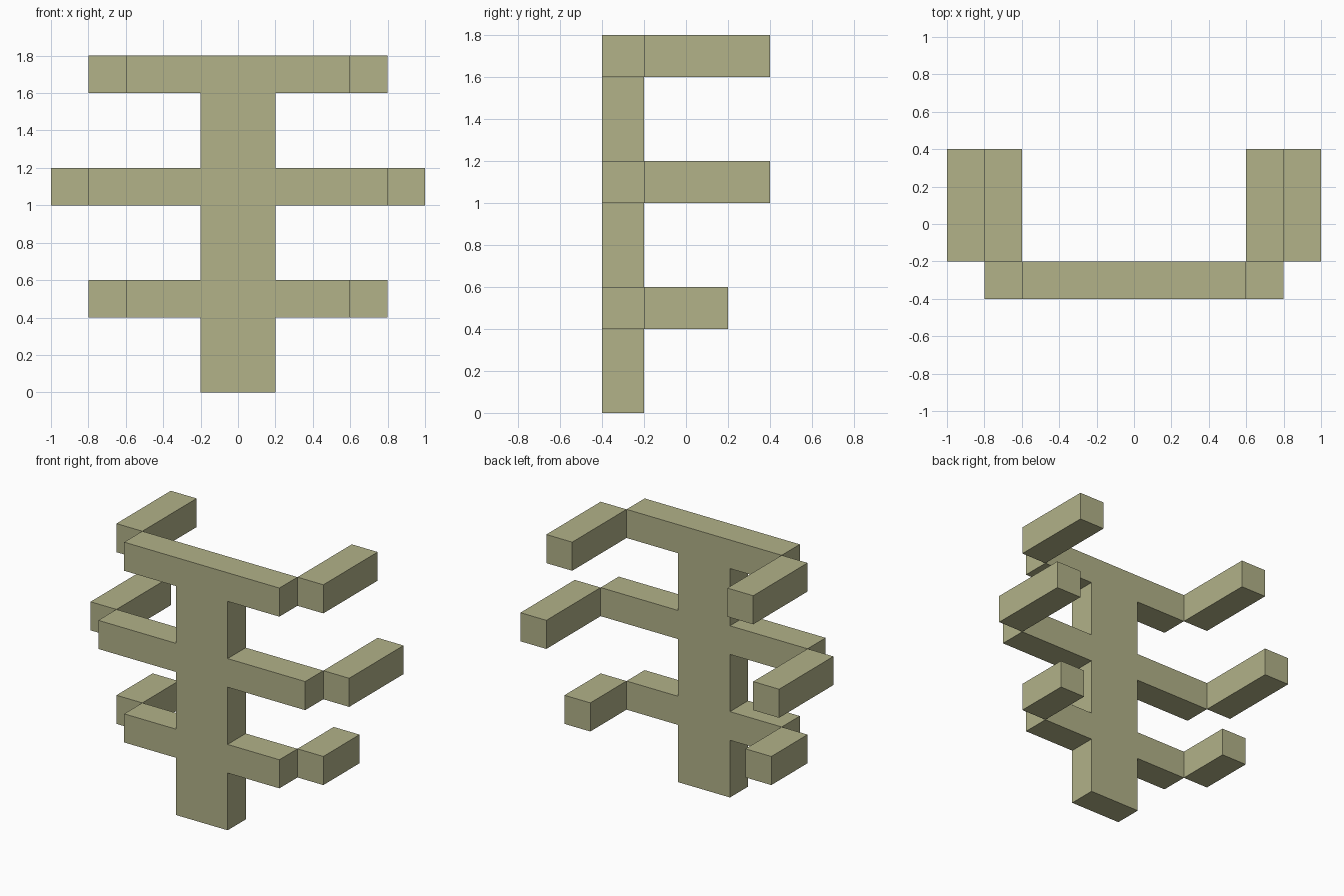
import bpy, bmesh

if "Cube" in bpy.data.objects:
    bpy.data.objects.remove(bpy.data.objects["Cube"])

olive = bpy.data.materials.new("pale_olive")
olive.diffuse_color = (0.445, 0.445, 0.25, 1)
olive.use_nodes = True
olive.node_tree.nodes["Principled BSDF"].inputs["Base Color"].default_value = olive.diffuse_color

T = 0.2                      # thickness of every beam
FRONT, BACK = -0.4, -0.2     # depth range of the upright frame
POST = 0.2                   # half width of the post
# tiers: bottom height, half width of crossbar, back end of side arms
TIERS = [("lower", 0.4, 0.6, 0.2), ("middle", 1.0, 0.8, 0.4), ("upper", 1.6, 0.6, 0.4)]


def finish(name, bm):
    bmesh.ops.recalc_face_normals(bm, faces=bm.faces)
    mesh = bpy.data.meshes.new(name)
    bm.to_mesh(mesh)
    bm.free()
    mesh.materials.append(olive)
    obj = bpy.data.objects.new(name, mesh)
    bpy.context.collection.objects.link(obj)


def box(name, lo, hi):
    bm = bmesh.new()
    bmesh.ops.create_cube(bm, size=1)
    for v in bm.verts:
        v.co = [h if c > 0 else l for c, l, h in zip(v.co, lo, hi)]
    finish(name, bm)


# Post with crossbars: one mirrored outline, extruded backwards
right = [(POST, 0)]
for _, z, half, _ in TIERS:
    right += [(POST, z), (half, z), (half, z + T), (POST, z + T)]
right.pop()                  # the upper crossbar is flush with the post top
outline = right + [(-x, z) for x, z in reversed(right)]
bm = bmesh.new()
face = bm.faces.new([bm.verts.new((x, FRONT, z)) for x, z in outline])
extruded = bmesh.ops.extrude_face_region(bm, geom=[face])["geom"]
bmesh.ops.translate(bm, vec=(0, BACK - FRONT, 0),
                    verts=[g for g in extruded if isinstance(g, bmesh.types.BMVert)])
finish("post_with_crossbars", bm)

# Side arms: start at the back corner of each crossbar end
for tier, z, half, end in TIERS:
    box(tier + "_right_arm", (half, BACK, z), (half + T, end, z + T))
    box(tier + "_left_arm", (-half - T, BACK, z), (-half, end, z + T))
